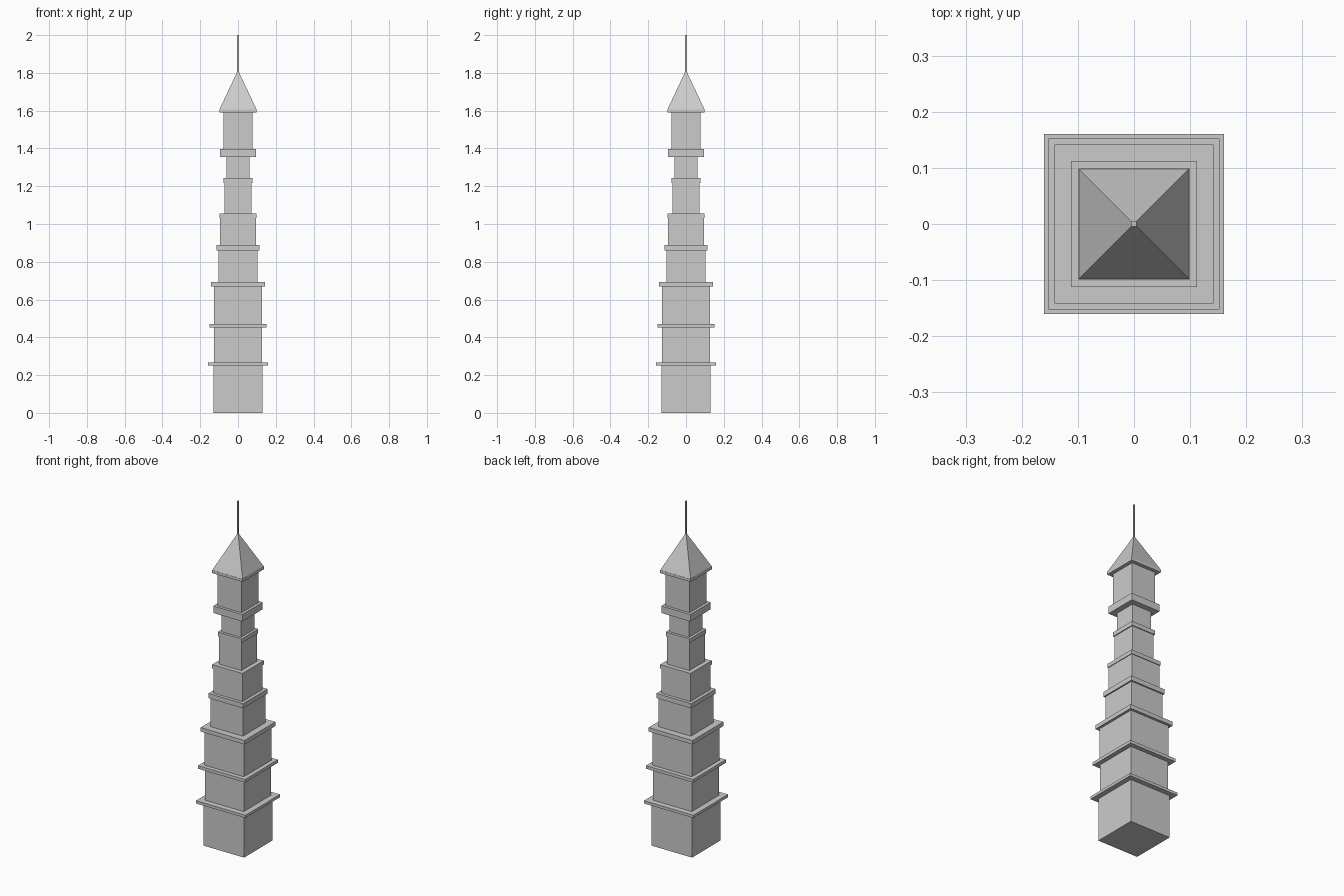
import bpy, bmesh

if "Cube" in bpy.data.objects:
    bpy.data.objects.remove(bpy.data.objects["Cube"])


def square_block(name, half_bottom, half_top, z0, z1):
    """Square block centred on the axis; half_top = 0 gives a pyramid."""
    bm = bmesh.new()
    bottom = [bm.verts.new((sx * half_bottom, sy * half_bottom, z0))
              for sx, sy in ((-1, -1), (1, -1), (1, 1), (-1, 1))]
    if half_top == 0:
        top = [bm.verts.new((0, 0, z1))]
    else:
        top = [bm.verts.new((v.co.x / half_bottom * half_top,
                             v.co.y / half_bottom * half_top, z1)) for v in bottom]
        bm.faces.new(top)
    bm.faces.new(bottom[::-1])
    for i in range(4):
        j = (i + 1) % 4
        side = [bottom[i], bottom[j]]
        side += [top[j], top[i]] if half_top else top
        bm.faces.new(side)
    bmesh.ops.recalc_face_normals(bm, faces=bm.faces)
    mesh = bpy.data.meshes.new(name)
    bm.to_mesh(mesh)
    bm.free()
    obj = bpy.data.objects.new(name, mesh)
    bpy.context.collection.objects.link(obj)
    return obj


# Storeys: wall half width, ledge half width, ledge bottom, ledge top
storeys = [
    (0.131, 0.160, 0.250, 0.266),
    (0.126, 0.152, 0.452, 0.470),
    (0.127, 0.142, 0.668, 0.692),
    (0.104, 0.1125, 0.860, 0.888),
    (0.094, 0.098, 1.032, 1.055),
    (0.072, 0.077, 1.218, 1.243),
    (0.062, 0.094, 1.356, 1.397),
]
z = 0.0
for n, (wall, ledge, lo, hi) in enumerate(storeys, 1):
    square_block(f"storey_{n}", wall, wall, z, lo)
    square_block(f"ledge_{n}", ledge, ledge, lo, hi)
    z = hi

# Top room, eave, pyramid roof and mast
square_block("top_room", 0.078, 0.078, z, 1.59)
square_block("roof_eave", 0.099, 0.099, 1.59, 1.607)
square_block("roof", 0.098, 0, 1.607, 1.815)
square_block("mast", 0.0045, 0.0045, 1.80, 2.0)
